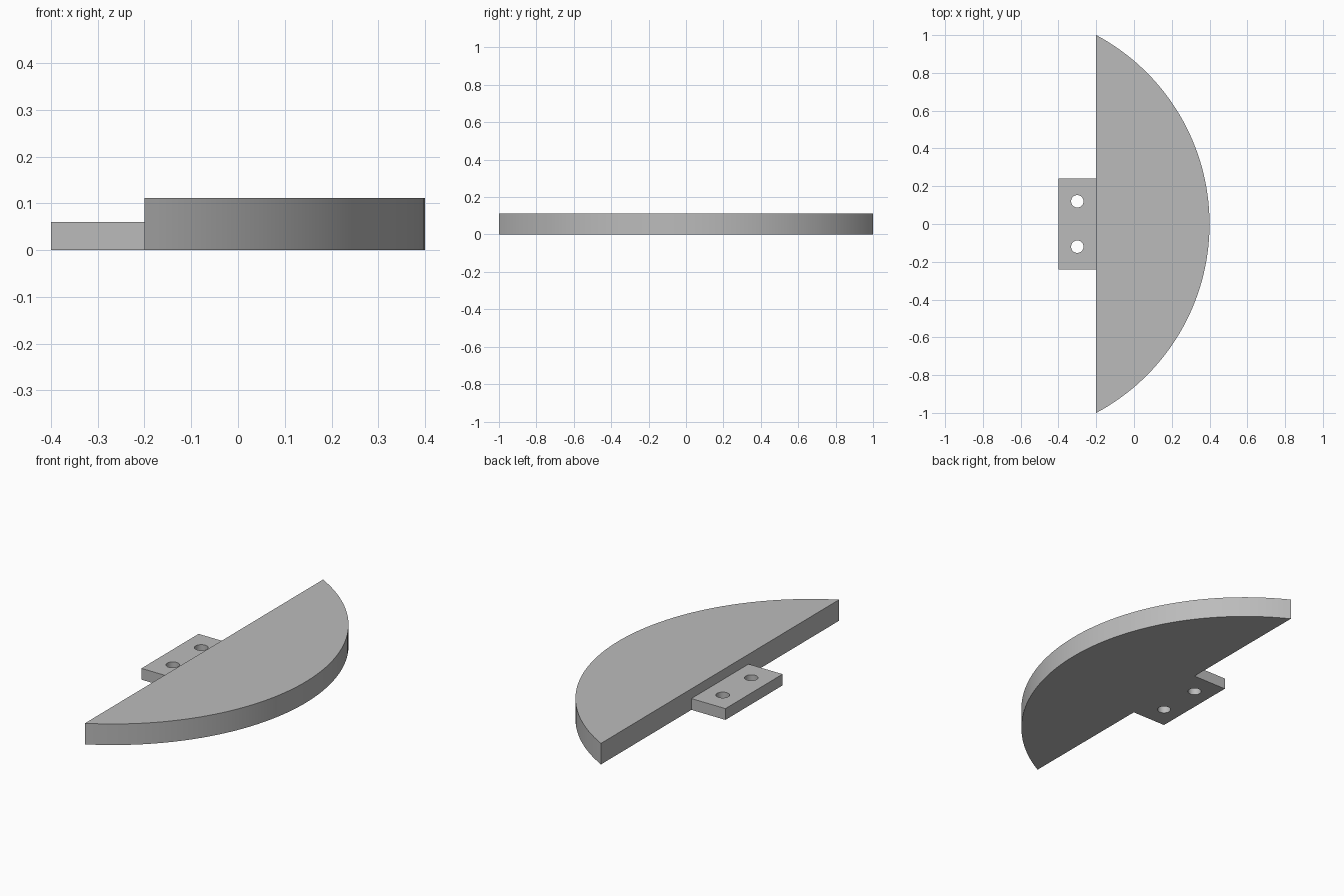
import bpy, bmesh, math

if "Cube" in bpy.data.objects:
    bpy.data.objects.remove(bpy.data.objects["Cube"])

grey = bpy.data.materials.new("grey")
grey.diffuse_color = (0.5, 0.5, 0.5, 1)
grey.use_nodes = True
grey.node_tree.nodes["Principled BSDF"].inputs["Base Color"].default_value = grey.diffuse_color


def prism(name, outline, z0, z1):
    """Extrude a counter-clockwise xy outline from z0 to z1."""
    bm = bmesh.new()
    face = bm.faces.new([bm.verts.new((x, y, z0)) for x, y in outline])
    top = bmesh.ops.extrude_face_region(bm, geom=[face])["geom"]
    for v in top:
        if isinstance(v, bmesh.types.BMVert):
            v.co.z = z1
    bmesh.ops.recalc_face_normals(bm, faces=bm.faces)
    mesh = bpy.data.meshes.new(name)
    bm.to_mesh(mesh)
    bm.free()
    mesh.materials.append(grey)
    obj = bpy.data.objects.new(name, mesh)
    bpy.context.collection.objects.link(obj)
    return obj


def arc(cx, cy, r, a0, a1, n):
    return [(cx + r * math.cos(a0 + (a1 - a0) * i / n),
             cy + r * math.sin(a0 + (a1 - a0) * i / n)) for i in range(n + 1)]


def boolean(target, tool, operation):
    mod = target.modifiers.new(tool.name, 'BOOLEAN')
    mod.operation, mod.object, mod.solver = operation, tool, 'EXACT'
    bpy.context.view_layer.objects.active = target
    bpy.ops.object.modifier_apply(modifier=mod.name)
    bpy.data.objects.remove(tool)


# Circular segment plate: chord at x = -0.2, bulging to x = 0.4
radius = (1 + 0.6 ** 2) / (2 * 0.6)
half = math.asin(1 / radius)
plate = prism("segment_plate", arc(0.4 - radius, 0, radius, -half, half, 64), 0, 0.112)

# Mounting tab fused to the straight side
tab = prism("mounting_tab", [(-0.4, -0.24), (-0.1, -0.24), (-0.1, 0.24), (-0.4, 0.24)], 0, 0.06)
boolean(plate, tab, 'UNION')

# Two screw holes through the tab
for y in (-0.12, 0.12):
    hole = prism("screw_hole", arc(-0.3, y, 0.033, 0, math.tau, 32)[:-1], -0.1, 0.2)
    boolean(plate, hole, 'DIFFERENCE')

# Smooth the curved walls, keep the edges sharp
bpy.ops.object.select_all(action='DESELECT')
plate.select_set(True)
bpy.context.view_layer.objects.active = plate
bpy.ops.object.shade_smooth_by_angle(angle=math.radians(30))
